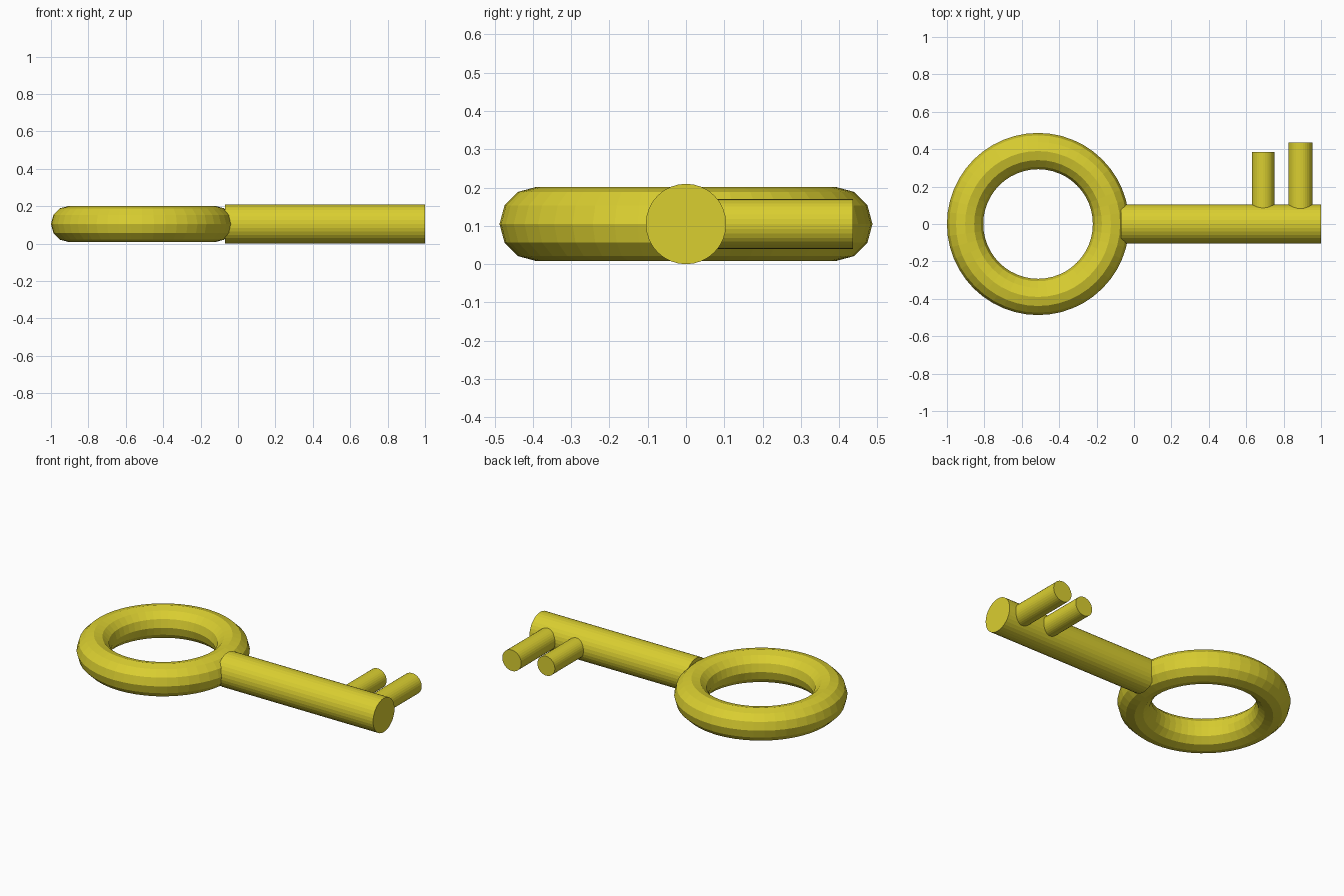
import bpy
from math import pi
from mathutils import Vector

if "Cube" in bpy.data.objects:
    bpy.data.objects.remove(bpy.data.objects["Cube"])

MID_Z = 0.105

gold = bpy.data.materials.new("yellow_metal")
gold.diffuse_color = (0.70, 0.62, 0.03, 1)
gold.use_nodes = True
gold.node_tree.nodes["Principled BSDF"].inputs["Base Color"].default_value = gold.diffuse_color


def finish(name):
    obj = bpy.context.object
    obj.name = name
    obj.data.materials.append(gold)
    return obj


def rod(name, start, end, radius):
    """Cylinder running between two points."""
    a, b = Vector(start), Vector(end)
    axis = b - a
    bpy.ops.mesh.primitive_cylinder_add(
        vertices=32, radius=radius, depth=axis.length, location=(a + b) / 2,
        rotation=axis.to_track_quat('Z', 'Y').to_euler())
    return finish(name)


# Ring handle
bpy.ops.mesh.primitive_torus_add(
    major_segments=48, minor_segments=12, major_radius=0.39,
    minor_radius=0.097, location=(-0.513, 0, MID_Z))
finish("ring_handle")

# Shaft
rod("shaft", (-0.07, 0, MID_Z), (1.0, 0, MID_Z), 0.105)

# Teeth, rooted inside the shaft: x, tip y, radius
for i, (x, tip, r) in enumerate([(0.69, 0.385, 0.06), (0.89, 0.436, 0.065)], 1):
    rod(f"tooth_{i}", (x, 0.0, MID_Z), (x, tip, MID_Z), r)
